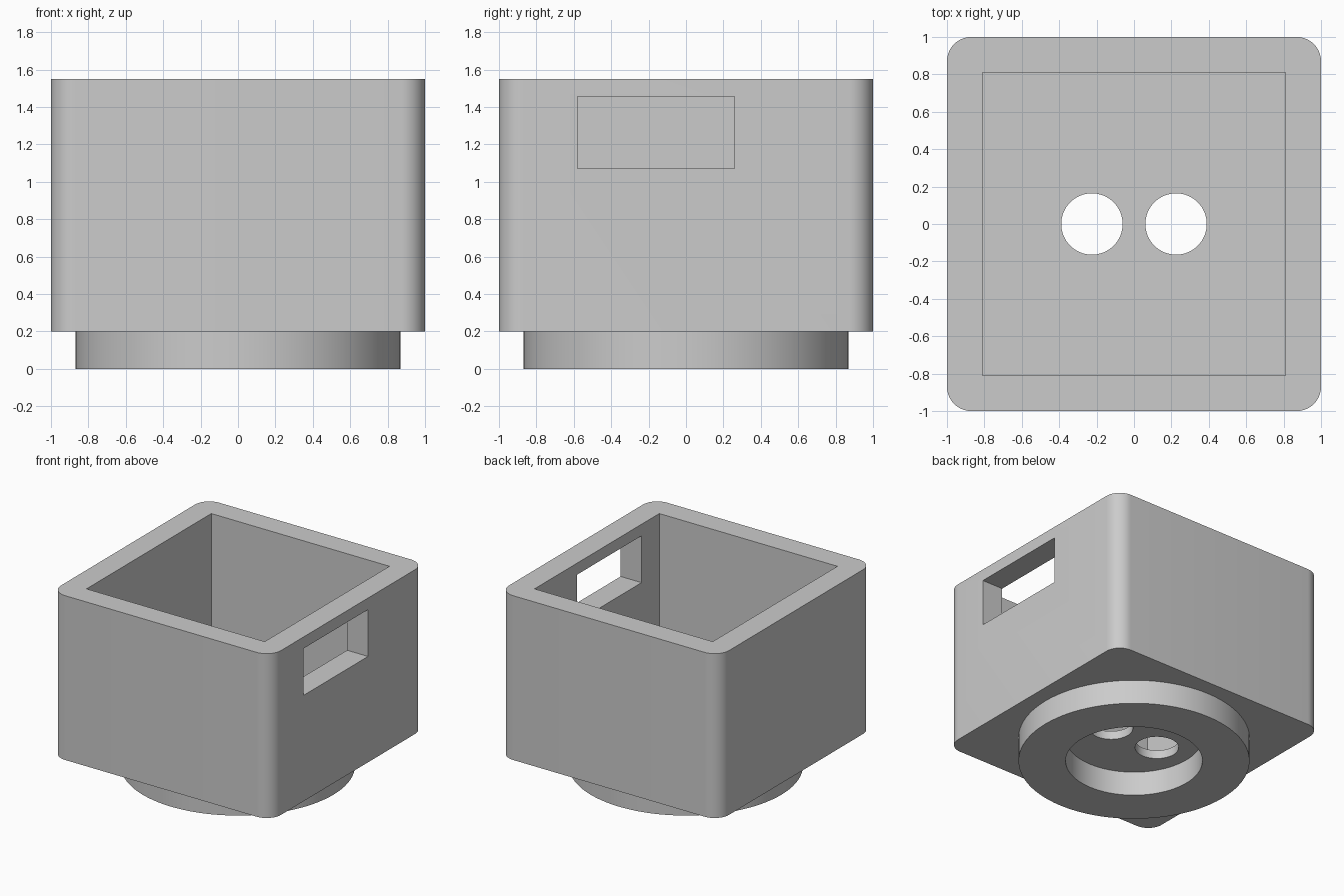
import bpy
import bmesh
from mathutils import Matrix, Vector

if "Cube" in bpy.data.objects:
    bpy.data.objects.remove(bpy.data.objects["Cube"], do_unlink=True)

grey = bpy.data.materials.new("matte_grey")
grey.use_nodes = True
grey.diffuse_color = (0.6, 0.6, 0.6, 1)
grey.node_tree.nodes["Principled BSDF"].inputs["Base Color"].default_value = (0.6, 0.6, 0.6, 1)

TOP, BASE, FLOOR = 1.55, 0.2, 0.27
INNER = 0.81


def add_object(name, bm):
    mesh = bpy.data.meshes.new(name)
    bm.to_mesh(mesh)
    bm.free()
    mesh.materials.append(grey)
    obj = bpy.data.objects.new(name, mesh)
    bpy.context.collection.objects.link(obj)
    return obj


def box(name, low, high, corner=0):
    low, high = Vector(low), Vector(high)
    bm = bmesh.new()
    place = Matrix.Translation((low + high) / 2) @ Matrix.Diagonal((*(high - low), 1))
    bmesh.ops.create_cube(bm, size=1, matrix=place)
    if corner:
        upright = [e for e in bm.edges if abs(e.verts[0].co.z - e.verts[1].co.z) > 0.1]
        bmesh.ops.bevel(bm, geom=upright, offset=corner, segments=10, profile=0.5, affect='EDGES')
    return add_object(name, bm)


def cylinder(name, x, radius, low, high, sides=96):
    bm = bmesh.new()
    bmesh.ops.create_cone(bm, cap_ends=True, segments=sides, radius1=radius, radius2=radius,
                          depth=high - low, matrix=Matrix.Translation((x, 0, (low + high) / 2)))
    return add_object(name, bm)


def combine(target, tool, operation):
    mod = target.modifiers.new(tool.name, 'BOOLEAN')
    mod.object, mod.operation, mod.solver = tool, operation, 'EXACT'
    bpy.context.view_layer.objects.active = target
    bpy.ops.object.modifier_apply(modifier=mod.name)
    bpy.data.objects.remove(tool, do_unlink=True)


# Rounded box with a round foot below
housing = box("housing", (-1, -1, BASE), (1, 1, TOP), corner=0.13)
combine(housing, cylinder("foot_ring", 0, 0.87, 0, BASE + 0.03), 'UNION')

# Open cavity, foot bore, side window and the pair of floor holes
cuts = [
    box("cavity", (-INNER, -INNER, FLOOR), (INNER, INNER, TOP + 0.2)),
    cylinder("foot_bore", 0, 0.515, -0.1, BASE),
    box("side_window", (0.7, -0.58, 1.07), (1.2, 0.26, 1.455)),
]
cuts += [cylinder("floor_hole", side * 0.225, 0.164, 0.1, 0.4, 64) for side in (-1, 1)]
for cutter in cuts:
    combine(housing, cutter, 'DIFFERENCE')

# Smooth curved walls, sharp rims
bpy.ops.object.select_all(action='DESELECT')
housing.select_set(True)
bpy.context.view_layer.objects.active = housing
bpy.ops.object.shade_smooth_by_angle(angle=0.5)
